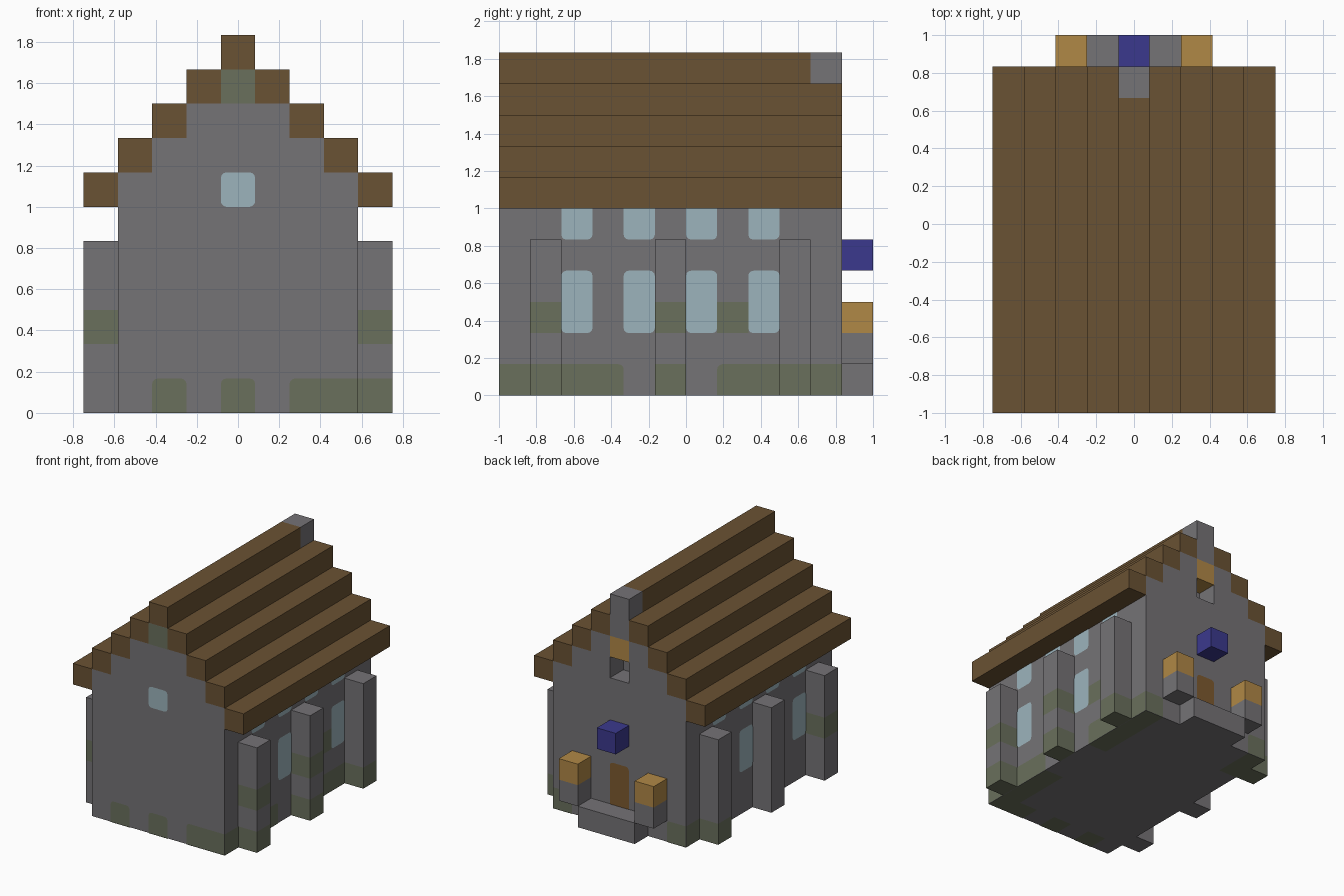
import bpy, bmesh, math
from mathutils import Vector

if "Cube" in bpy.data.objects:
    bpy.data.objects.remove(bpy.data.objects["Cube"])

U = 1 / 6          # one building block
EPS = 0.003        # lift of painted plates


def material(name, rgb):
    lin = [(c / 255 / 12.92) if c < 11 else ((c / 255 + 0.055) / 1.055) ** 2.4 for c in rgb]
    m = bpy.data.materials.new(name)
    m.use_nodes = True
    m.diffuse_color = (*lin, 1)
    m.node_tree.nodes["Principled BSDF"].inputs["Base Color"].default_value = (*lin, 1)
    return m


STONE = material("grey stone", (117, 115, 118))
MOSS = material("mossy stone", (106, 112, 92))
WOOD = material("roof wood", (106, 82, 51))
GLASS = material("pale glass", (156, 180, 188))
GOLD = material("gold", (176, 136, 70))
BLUE = material("blue", (59, 57, 141))
DOOR = material("door wood", (125, 89, 47))


def finish(name, bm, *mats):
    me = bpy.data.meshes.new(name)
    bm.to_mesh(me)
    bm.free()
    for m in mats:
        me.materials.append(m)
    ob = bpy.data.objects.new(name, me)
    bpy.context.collection.objects.link(ob)
    return ob


def box_mesh(x, y, z):
    """Box from (low, high) ranges in blocks."""
    bm = bmesh.new()
    bmesh.ops.create_cube(bm, size=1)
    for v in bm.verts:
        v.co = Vector([U * r[int(c > 0)] for r, c in zip((x, y, z), v.co)])
    return bm


def box(name, x, y, z, mat):
    return finish(name, box_mesh(x, y, z), mat)


def panel(name, side, u, w, mat, rounded=""):
    """Thin painted plate; rounded lists the corners to soften."""
    r = 0.16
    pts = []
    corners = [("bl", u[0], w[0], 1, 1, 180), ("br", u[1], w[0], -1, 1, 270),
               ("tr", u[1], w[1], -1, -1, 0), ("tl", u[0], w[1], 1, -1, 90)]
    for tag, a, b, sa, sb, start in corners:
        if tag in rounded.split():
            for t in (0, 30, 60, 90):
                ang = math.radians(start + t)
                pts.append((a + sa * r + r * math.cos(ang), b + sb * r + r * math.sin(ang)))
        else:
            pts.append((a, b))
    place = {
        "front": lambda a, b: (a * U, -6 * U - EPS, b * U),
        "back": lambda a, b: (a * U, 5 * U + EPS, b * U),
        "left": lambda a, b: (3.5 * U + EPS, a * U, b * U),
        "right": lambda a, b: (-3.5 * U - EPS, a * U, b * U),
        "bottom": lambda a, b: (a * U, b * U, -EPS),
    }[side]
    if side in ("back", "right", "bottom"):
        pts.reverse()
    bm = bmesh.new()
    bm.faces.new([bm.verts.new(place(a, b)) for a, b in pts])
    return finish(name, bm, mat)


# Stepped gable body, extruded front to back
half = [(3.5, 0)]
for k in range(4):
    half += [(3.5 - k, 7 + k), (2.5 - k, 7 + k)]
half.pop()
outline = half + [(-x, z) for x, z in reversed(half)]
bm = bmesh.new()
base = bm.faces.new([bm.verts.new((x * U, -6 * U, z * U)) for x, z in outline])
ext = bmesh.ops.extrude_face_region(bm, geom=[base])
bmesh.ops.translate(bm, verts=[v for v in ext["geom"] if isinstance(v, bmesh.types.BMVert)],
                    vec=(0, 11 * U, 0))
bmesh.ops.recalc_face_normals(bm, faces=bm.faces)
body = finish("body", bm, STONE)

# Belfry niche in the back gable, with a gold block hanging above it
cutter = box("niche_cutter", (-.5, .5), (4, 6), (7, 9), STONE)
cutter.hide_render = True
cutter.hide_viewport = True
cutter.display_type = 'WIRE'
cut = body.modifiers.new("niche", 'BOOLEAN')
cut.operation = 'DIFFERENCE'
cut.solver = 'EXACT'
cut.object = cutter
box("niche_gold_block", (-.5, .5), (4, 5), (8, 9), GOLD)

# Roof beams stepping up to the ridge, with a stone chimney at the back
for k in range(4):
    for s, tag in ((1, "left"), (-1, "right")):
        x = sorted((s * (3.5 - k), s * (4.5 - k)))
        box(f"roof_beam_{tag}_{k + 1}", x, (-6, 5), (6 + k, 7 + k), WOOD)
box("roof_ridge", (-.5, .5), (-6, 4), (10, 11), WOOD)
box("chimney", (-.5, .5), (4, 5), (10, 11), STONE)


# Buttresses: columns split by height, m for mossy and g for clean
def buttress(name, s, y, pattern):
    bm = box_mesh(sorted((s * 3.5, s * 4.5)), (y, y + 1), (0, 5))
    for k in range(1, 5):
        bmesh.ops.bisect_plane(bm, geom=bm.verts[:] + bm.edges[:] + bm.faces[:],
                               plane_co=(0, 0, k * U), plane_no=(0, 0, 1))
    for f in bm.faces:
        k = min(4, int(f.calc_center_median().z / U + 1e-4))
        f.material_index = int(pattern[k] == "m")
    finish(name, bm, STONE, MOSS)


for s, tag, patterns in ((1, "left", ("mgmgg", "mgmgg", "mgggg")),
                         (-1, "right", ("ggmgg", "ggggg", "mgggg"))):
    for y, pattern in zip((-5, -1, 3), patterns):
        buttress(f"buttress_{tag}_{y}", s, y, pattern)

# Side windows, two rows
for side in ("left", "right"):
    for y in (-4, -2, 0, 2):
        panel(f"window_{side}_{y}", side, (y, y + 1), (2, 4), GLASS, "bl br tr tl")
        panel(f"upper_window_{side}_{y}", side, (y, y + 1), (5, 6), GLASS, "bl br")

# Front gable window and mossy top block
panel("front_window", "front", (-.5, .5), (6, 7), GLASS, "bl br tr tl")
panel("gable_moss", "front", (-.5, .5), (9, 10), MOSS)

# Moss along the foot of the walls
for side, lo, hi, ends in (("front", -2.5, -1.5, "tl tr"), ("front", -.5, .5, "tl tr"),
                           ("front", 1.5, 3.5, "tl"), ("back", 2.5, 3.5, "tl"),
                           ("back", -3.5, -2.5, "tr"), ("left", -6, -2, "tr"),
                           ("left", 1, 5, "tl"), ("right", 3, 5, "")):
    panel(f"moss_{side}_{lo}", side, (lo, hi), (0, 1), MOSS, ends)
    under = {"front": ((lo, hi), (-6, -5)), "back": ((lo, hi), (4, 5)),
             "left": ((2.5, 3.5), (lo, hi)), "right": ((-3.5, -2.5), (lo, hi))}[side]
    if not (side == "back" or (side == "front" and hi > 3)):
        panel(f"moss_under_{side}_{lo}", "bottom", *under, MOSS)
panel("moss_under_corner", "bottom", (1.5, 2.5), (-6, -5), MOSS)
panel("moss_left_wall", "left", (1, 2), (2, 3), MOSS)

# Back entrance: door, step, lamps on posts and hanging blue block
panel("door", "back", (-.5, .5), (1, 3), DOOR, "tl tr")
box("step", (-1.5, 1.5), (5, 6), (0, 1), STONE)
for x, tag in ((2, "left"), (-2, "right")):
    box(f"lamp_post_{tag}", (x - .5, x + .5), (5, 6), (1, 2), STONE)
    box(f"lamp_{tag}", (x - .5, x + .5), (5, 6), (2, 3), GOLD)
box("blue_block", (-.5, .5), (5, 6), (4, 5), BLUE)
